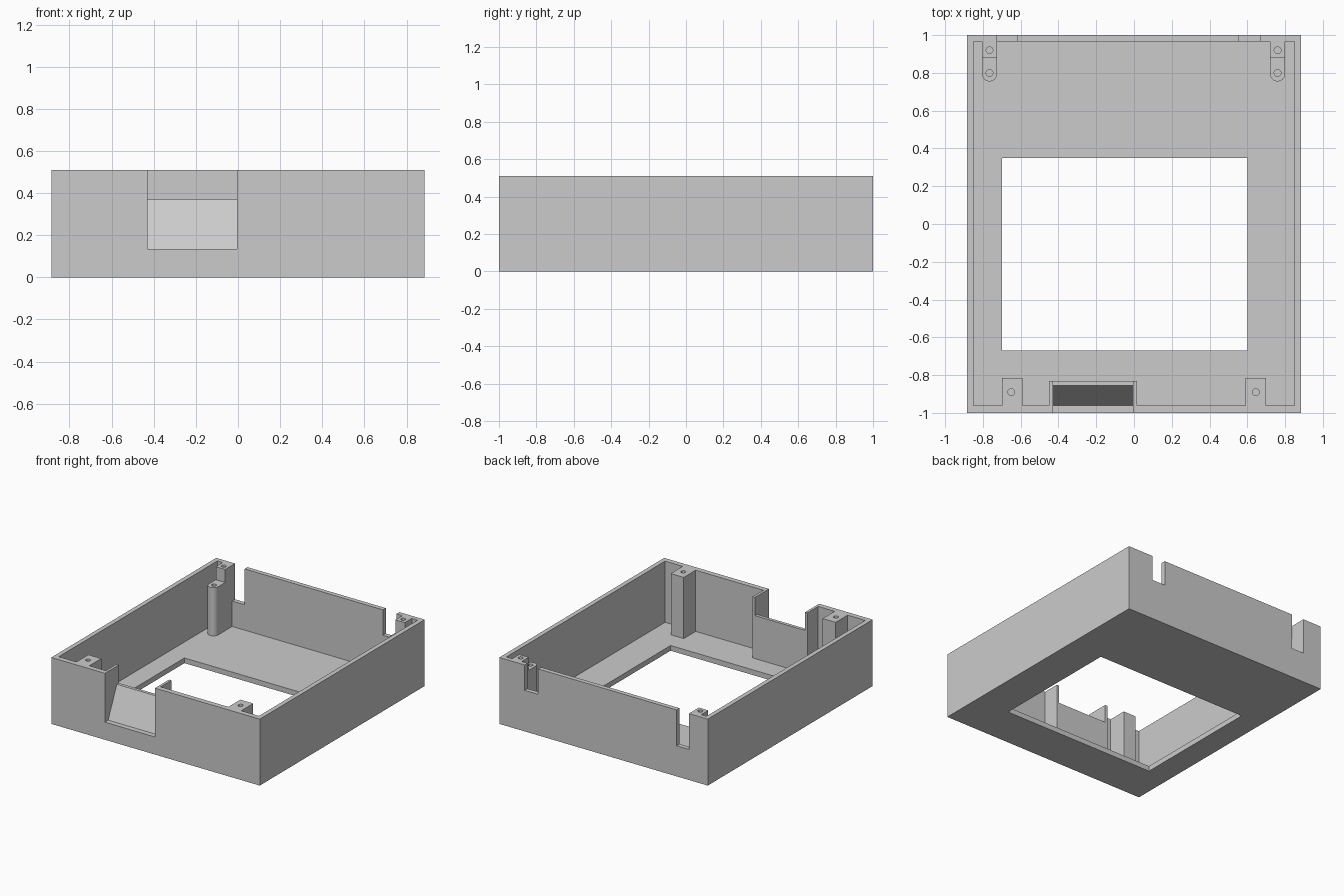
import bpy, bmesh
from math import pi, cos, sin, radians
from mathutils import Vector

cube = bpy.data.objects.get("Cube")
if cube:
    bpy.data.objects.remove(cube, do_unlink=True)

HEIGHT, FLOOR, ABOVE = 0.51, 0.04, 0.6

grey = bpy.data.materials.new("plain grey")
grey.use_nodes = True
colour = (0.6, 0.6, 0.6, 1)
grey.diffuse_color = colour
grey.node_tree.nodes["Principled BSDF"].inputs["Base Color"].default_value = colour


def prism(name, points, offset):
    """Extrude a planar outline of 3D points by an offset vector."""
    bm = bmesh.new()
    face = bm.faces.new([bm.verts.new(p) for p in points])
    grown = bmesh.ops.extrude_face_region(bm, geom=[face])["geom"]
    moved = [v for v in grown if isinstance(v, bmesh.types.BMVert)]
    bmesh.ops.translate(bm, verts=moved, vec=Vector(offset))
    bmesh.ops.recalc_face_normals(bm, faces=bm.faces)
    mesh = bpy.data.meshes.new(name)
    bm.to_mesh(mesh)
    bm.free()
    mesh.materials.append(grey)
    obj = bpy.data.objects.new(name, mesh)
    bpy.context.collection.objects.link(obj)
    return obj


def upright(name, outline, z0, z1):
    return prism(name, [(x, y, z0) for x, y in outline], (0, 0, z1 - z0))


def block(name, x0, x1, y0, y1, z0, z1):
    return upright(name, [(x0, y0), (x1, y0), (x1, y1), (x0, y1)], z0, z1)


def arc(cx, cy, r, start, end, steps):
    angles = [start + (end - start) * i / steps for i in range(steps + 1)]
    return [(cx + r * cos(a), cy + r * sin(a)) for a in angles]


def hole(x, y, top):
    circle = arc(x, y, 0.018, 0, 2 * pi, 24)[:-1]
    return upright("screw_hole", circle, top - 0.2, ABOVE)


# Cavity plan: its outline runs around the posts and the ramp housing
FRONT, BACK, SIDE = -0.96, 0.965, 0.85


def front_notch(x0, x1, depth):
    return [(x0, FRONT), (x0, depth), (x1, depth), (x1, FRONT)]


def back_notch(x, r=0.04):
    return [(x + r, BACK)] + arc(x, 0.795, r, 0, -pi, 16) + [(x - r, BACK)]


back_posts = (0.76, -0.765)
plan = [(-SIDE, FRONT)]
plan += front_notch(-0.70, -0.59, -0.815)
plan += front_notch(-0.45, 0.015, -0.83)
plan += front_notch(0.59, 0.70, -0.815)
plan += [(SIDE, FRONT), (SIDE, BACK)]
for x in back_posts:
    plan += back_notch(x)
plan += [(-SIDE, BACK)]

enclosure = block("enclosure", -0.885, 0.885, -1, 1, 0, HEIGHT)
cutters = [
    upright("cavity", plan, FLOOR, ABOVE),
    block("floor_opening", -0.70, 0.60, -0.67, 0.35, -0.1, 0.1),
    block("left_back_slot", 0.555, 0.67, 0.9, 1.1, 0.315, ABOVE),
    block("right_back_slot", -0.725, -0.62, 0.9, 1.1, 0.235, ABOVE),
]

# Sloped recess in the front wall
ramp = [(-1.1, 0.135), (FRONT, 0.135), (-0.855, 0.37),
        (-0.8, 0.37), (-0.8, ABOVE), (-1.1, ABOVE)]
cutters.append(prism("ramp_recess", [(-0.43, y, z) for y, z in ramp], (0.425, 0, 0)))

# Stepped back posts and screw holes
STEP = 0.41
for x in back_posts:
    cutters.append(block("post_step", x - 0.06, x + 0.06, 0.7, 0.88, STEP, ABOVE))
    cutters += [hole(x, 0.92, HEIGHT), hole(x, 0.80, STEP)]
for x in (-0.65, 0.645):
    cutters.append(hole(x, -0.89, HEIGHT))

# Carve everything out of the solid block
bpy.ops.object.select_all(action="DESELECT")
bpy.context.view_layer.objects.active = enclosure
enclosure.select_set(True)
for cutter in cutters:
    cutter.hide_render = True
    cut = enclosure.modifiers.new(cutter.name, "BOOLEAN")
    cut.operation = "DIFFERENCE"
    cut.solver = "EXACT"
    cut.object = cutter
    bpy.ops.object.modifier_apply(modifier=cut.name)
    bpy.data.objects.remove(cutter, do_unlink=True)

bpy.ops.object.shade_smooth_by_angle(angle=radians(30))
